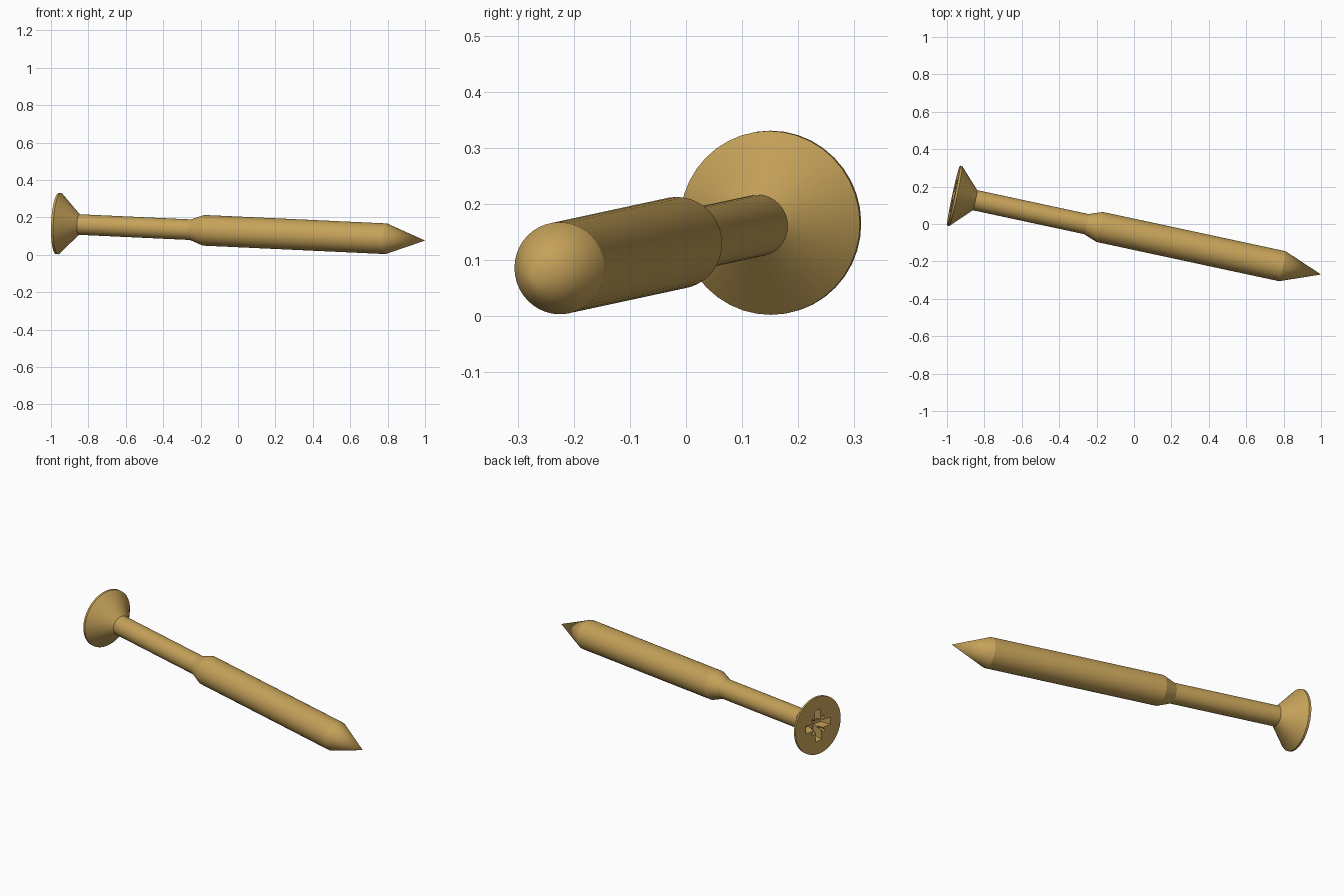
import bpy, bmesh, math
from mathutils import Vector, Matrix

if "Cube" in bpy.data.objects:
    bpy.data.objects.remove(bpy.data.objects["Cube"])

# Brass colour
brass = bpy.data.materials.new("brass")
brass.use_nodes = True
brass.diffuse_color = (0.56, 0.36, 0.10, 1)
brass.node_tree.nodes["Principled BSDF"].inputs["Base Color"].default_value = brass.diffuse_color

# Screw axis, from the middle of the head face to the tip
HEAD = Vector((-0.965, 0.152, 0.167))
TIP = Vector((1.0, -0.27, 0.076))
LENGTH = (TIP - HEAD).length
PLACE = Matrix.Translation(HEAD) @ (TIP - HEAD).to_track_quat('Z', 'Y').to_matrix().to_4x4()
SIDES = 40


def make_object(name, bm):
    bmesh.ops.remove_doubles(bm, verts=bm.verts, dist=1e-5)
    bmesh.ops.recalc_face_normals(bm, faces=bm.faces)
    mesh = bpy.data.meshes.new(name)
    bm.to_mesh(mesh)
    bm.free()
    mesh.materials.append(brass)
    obj = bpy.data.objects.new(name, mesh)
    bpy.context.collection.objects.link(obj)
    obj.matrix_world = PLACE
    return obj


def tapered_bar(name, angle, length, width, depth, taper):
    """Bar across the head face, shrinking towards its floor."""
    bm = bmesh.new()
    bmesh.ops.create_cube(bm, size=1)
    for v in bm.verts:
        deep = v.co.z > 0
        v.co.x *= length * (taper if deep else 1)
        v.co.y *= width * (taper if deep else 1)
        v.co.z = depth if deep else -0.02
    bm.transform(Matrix.Rotation(angle, 4, 'Z'))
    return make_object(name, bm)


# Screw body: head, neck, shank, shoulder and point turned from one profile
profile = [(0, 0), (0.164, 0), (0.164, 0.012), (0.055, 0.118), (0.055, 0.727),
           (0.082, 0.80), (0.082, 1.80), (0, LENGTH)]
bm = bmesh.new()
points = [bm.verts.new((r, 0, t)) for r, t in profile]
edges = [bm.edges.new(pair) for pair in zip(points, points[1:])]
bmesh.ops.spin(bm, geom=points + edges, cent=(0, 0, 0), axis=(0, 0, 1),
               angle=math.tau, steps=SIDES)
screw = make_object("screw_body", bm)

# Driver recess: a deep cross with shallow slits between its arms
bpy.context.view_layer.objects.active = screw
for i in range(4):
    angle = i * math.pi / 4
    if i % 2 == 0:
        cutter = tapered_bar("cross_cutter", angle, 0.19, 0.045, 0.06, 0.75)
    else:
        cutter = tapered_bar("slit_cutter", angle, 0.14, 0.014, 0.03, 0.7)
    cutter.hide_render = True
    cut = screw.modifiers.new("recess", 'BOOLEAN')
    cut.operation = 'DIFFERENCE'
    cut.solver = 'EXACT'
    cut.object = cutter
    bpy.context.view_layer.update()
    bpy.ops.object.modifier_apply(modifier=cut.name)
    bpy.data.objects.remove(cutter)

# Round faces smooth, rims and recess crisp
bpy.ops.object.select_all(action='DESELECT')
screw.select_set(True)
bpy.ops.object.shade_smooth_by_angle(angle=math.radians(15))
